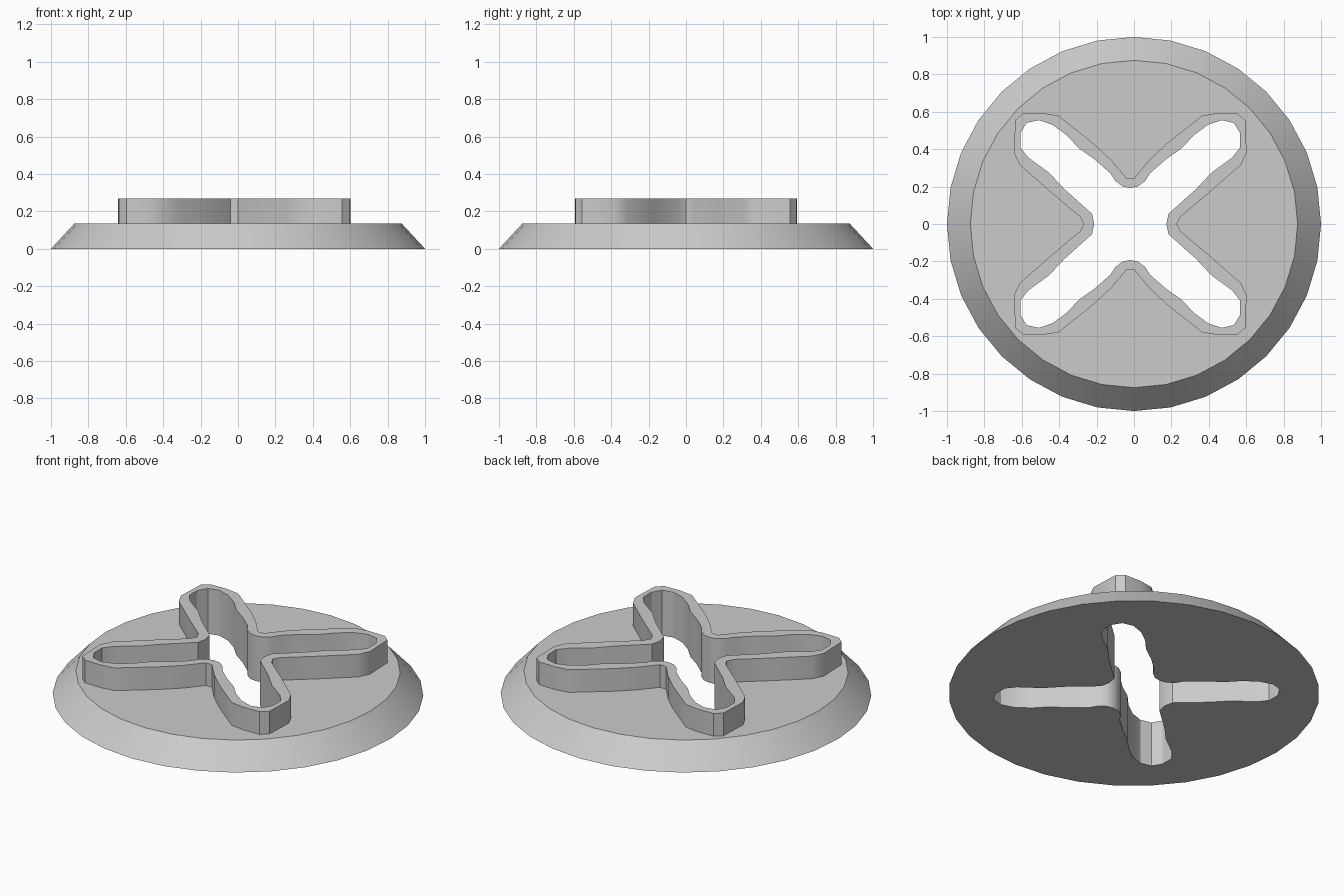
import bpy
import bmesh
import math

old = bpy.data.objects.get("Cube")
if old:
    bpy.data.objects.remove(old, do_unlink=True)

BASE_TOP, RIM_TOP = 0.135, 0.27
CROSS_X = -0.02  # the cross sits slightly off centre

# One quarter of each cross outline, from the back notch round to the side notch
RIM_QUARTER = [(0, .245), (.02, .245), (.10, .34), (.19, .425), (.29, .505), (.385, .58),
               (.47, .593), (.575, .59), (.615, .555), (.622, .38), (.59, .315),
               (.425, .17), (.27, .04), (.248, 0)]
HOLE_QUARTER = [(0, .193), (.04, .2), (.08, .23), (.105, .27), (.19, .345), (.275, .405),
                (.34, .475), (.415, .53), (.49, .555), (.555, .54), (.588, .485),
                (.588, .41), (.545, .355), (.435, .275), (.35, .185), (.255, .1),
                (.205, .055), (.193, 0)]


def mirrored_outline(quarter):
    """Mirror a quarter outline in both axes to a closed loop."""
    half = quarter + [(x, -y) for x, y in reversed(quarter[:-1])]
    loop = half + [(-x, y) for x, y in reversed(half[1:-1])]
    return [(x + CROSS_X, y) for x, y in loop]


def new_object(name, bm):
    bmesh.ops.recalc_face_normals(bm, faces=bm.faces)
    mesh = bpy.data.meshes.new(name)
    bm.to_mesh(mesh)
    bm.free()
    obj = bpy.data.objects.new(name, mesh)
    bpy.context.collection.objects.link(obj)
    return obj


def prism(name, outline, bottom, top):
    """Extrude a flat outline upwards."""
    bm = bmesh.new()
    face = bm.faces.new([bm.verts.new((x, y, bottom)) for x, y in outline])
    up = bmesh.ops.extrude_face_region(bm, geom=[face], use_keep_orig=True)["geom"]
    verts = [v for v in up if isinstance(v, bmesh.types.BMVert)]
    bmesh.ops.translate(bm, verts=verts, vec=(0, 0, top - bottom))
    return new_object(name, bm)


# Bevelled round base
bm = bmesh.new()
bmesh.ops.create_cone(bm, cap_ends=True, segments=32, radius1=1, radius2=0.875, depth=BASE_TOP)
bmesh.ops.translate(bm, verts=bm.verts, vec=(0, 0, BASE_TOP / 2))
plate = new_object("cross_cutout_plate", bm)

# Raised rim joined on, then the cross cut through both
rim = prism("rim_block", mirrored_outline(RIM_QUARTER), BASE_TOP / 2, RIM_TOP)
hole = prism("hole_cutter", mirrored_outline(HOLE_QUARTER), -0.1, RIM_TOP + 0.1)
for helper, operation in ((rim, 'UNION'), (hole, 'DIFFERENCE')):
    mod = plate.modifiers.new(helper.name, 'BOOLEAN')
    mod.operation = operation
    mod.solver = 'EXACT'
    mod.object = helper

# Apply the joins and remove the helpers
bpy.context.view_layer.update()
graph = bpy.context.evaluated_depsgraph_get()
result = bpy.data.meshes.new_from_object(plate.evaluated_get(graph))
plate.modifiers.clear()
plate.data = result
for helper in (rim, hole):
    bpy.data.objects.remove(helper, do_unlink=True)

# Plain grey material
grey = bpy.data.materials.new("light_grey")
grey.use_nodes = True
grey.diffuse_color = (0.6, 0.6, 0.6, 1)
grey.node_tree.nodes["Principled BSDF"].inputs["Base Color"].default_value = (0.6, 0.6, 0.6, 1)
plate.data.materials.clear()
plate.data.materials.append(grey)

# Smooth walls with crisp edges
bpy.ops.object.select_all(action='DESELECT')
plate.select_set(True)
bpy.context.view_layer.objects.active = plate
bpy.ops.object.shade_smooth_by_angle(angle=math.radians(30))
